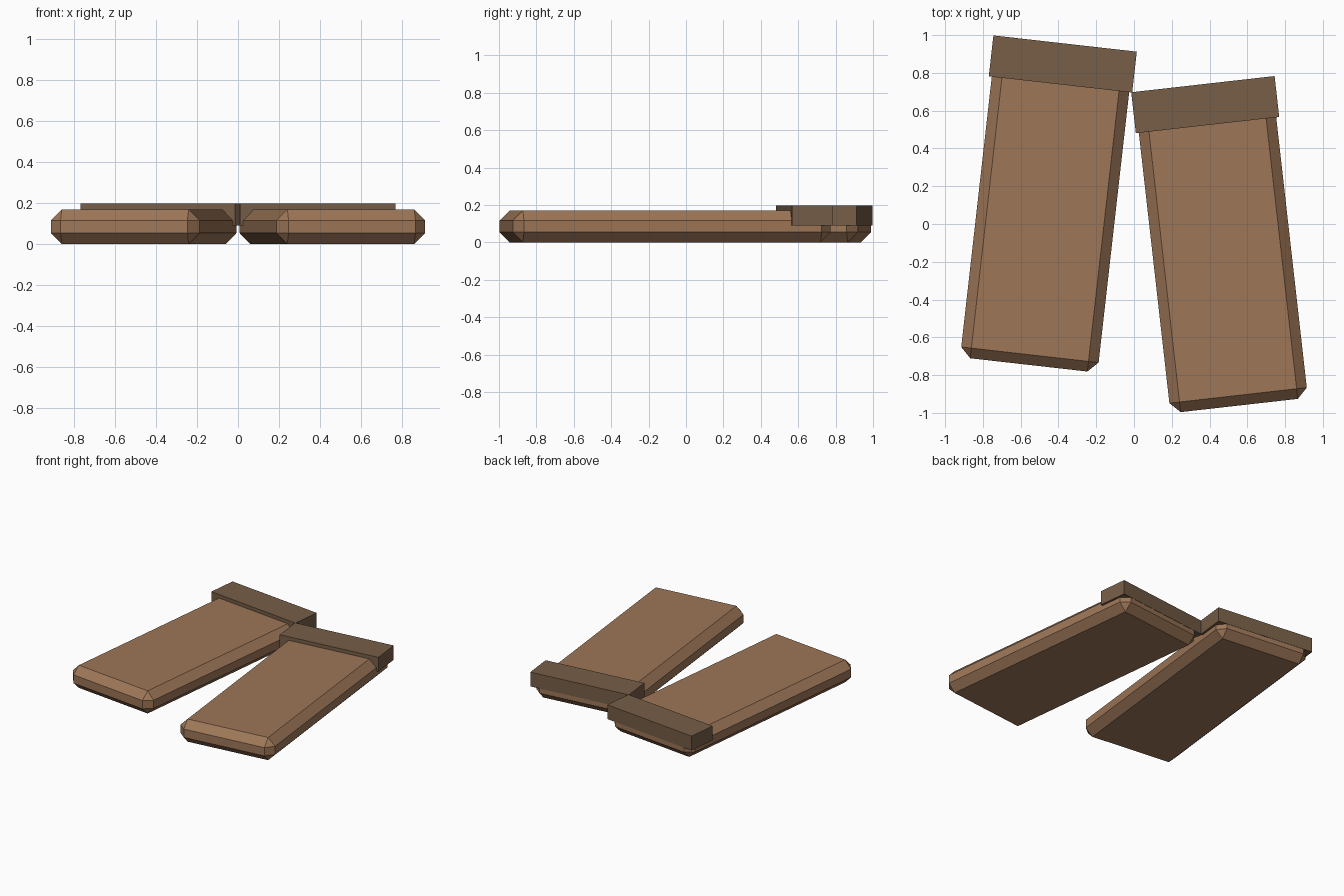
import bpy
import bmesh
from math import radians
from mathutils import Matrix, Vector

cube = bpy.data.objects.get("Cube")
if cube:
    bpy.data.objects.remove(cube, do_unlink=True)


def make_material(name, rgb):
    mat = bpy.data.materials.new(name)
    mat.use_nodes = True
    color = (*rgb, 1)
    mat.diffuse_color = color
    mat.node_tree.nodes["Principled BSDF"].inputs["Base Color"].default_value = color
    return mat


plank_brown = make_material("plank brown", (0.34, 0.184, 0.098))
cap_brown = make_material("dark cap brown", (0.184, 0.112, 0.064))


def make_block(name, low, high, matrix, mat, bevel=0):
    """Box between two corners in the plank's own frame, with optional chamfer."""
    low, high = Vector(low), Vector(high)
    bm = bmesh.new()
    bmesh.ops.create_cube(bm, size=1)
    bmesh.ops.scale(bm, vec=high - low, verts=bm.verts)
    bmesh.ops.translate(bm, vec=(low + high) / 2, verts=bm.verts)
    if bevel:
        bmesh.ops.bevel(bm, geom=bm.edges[:], offset=bevel, segments=1,
                        affect='EDGES', profile=0.5)
    mesh = bpy.data.meshes.new(name)
    bm.to_mesh(mesh)
    bm.free()
    mesh.materials.append(mat)
    obj = bpy.data.objects.new(name, mesh)
    obj.matrix_world = matrix
    bpy.context.collection.objects.link(obj)


# Each slab fans out from the middle; the right one sits further back
for side, sign, cap_y in (("left", 1, 0.632), ("right", -1, 0.847)):
    frame = (Matrix.Translation((sign * 0.377, cap_y, 0))
             @ Matrix.Rotation(radians(sign * 6.45), 4, 'Z'))
    # Chamfered slab
    make_block(side + "_slab", (-0.366, -1.603, 0), (0.366, 0.107, 0.17),
               frame, plank_brown, bevel=0.054)
    # Square bar across the back end
    make_block(side + "_end_bar", (-0.382, -0.109, 0.09), (0.382, 0.109, 0.197),
               frame, cap_brown)
